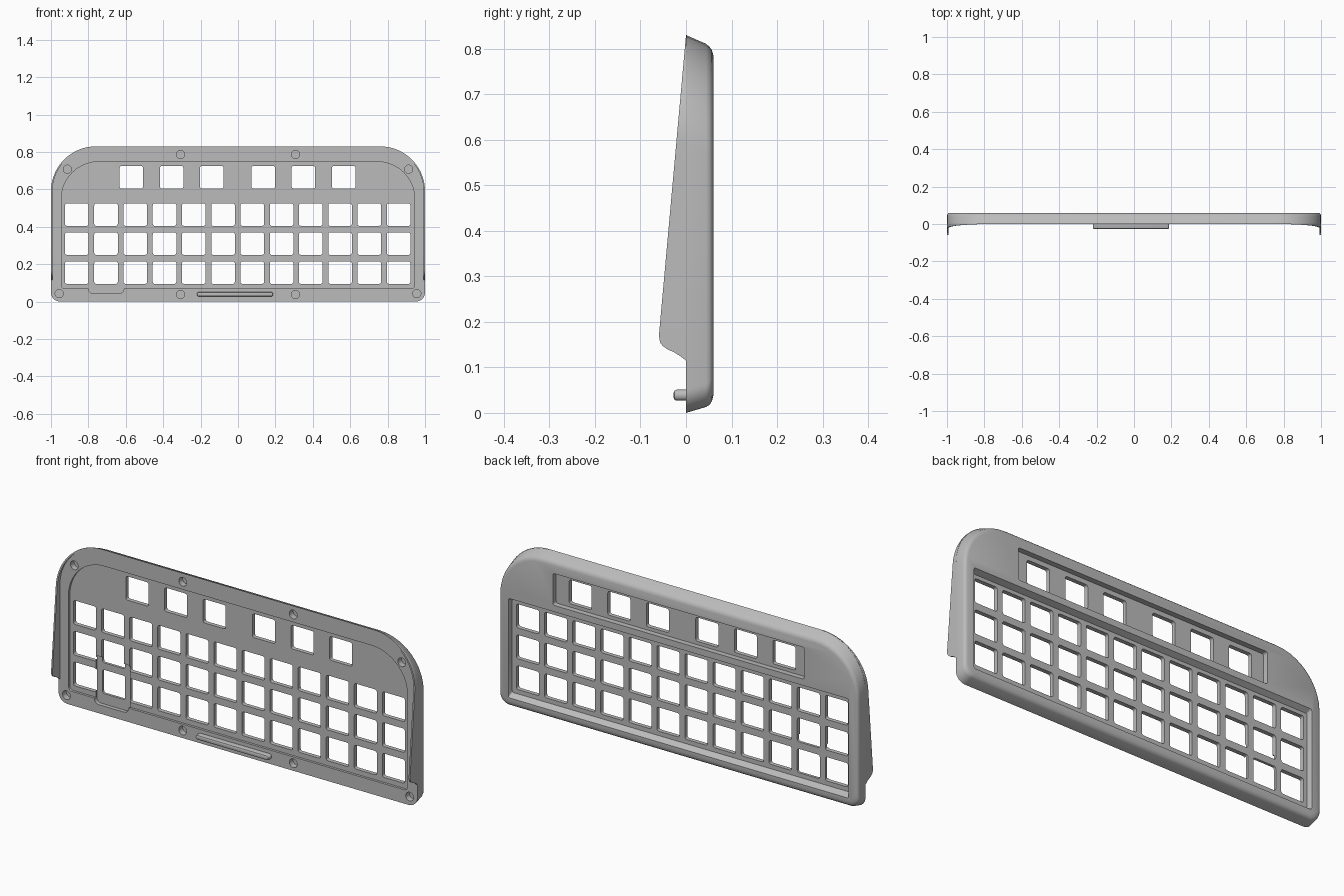
import bpy, bmesh, math

cube = bpy.data.objects.get("Cube")
if cube:
    bpy.data.objects.remove(cube, do_unlink=True)

grey = bpy.data.materials.new("warm grey plastic")
grey.use_nodes = True
grey.diffuse_color = (0.5, 0.5, 0.5, 1)
grey.node_tree.nodes["Principled BSDF"].inputs["Base Color"].default_value = (0.5, 0.5, 0.5, 1)


def outline(x0, x1, z0, z1, top_r, low_r, steps=10):
    """Rounded rectangle in the XZ plane, counter-clockwise from lower right."""
    pts = []
    corners = [(x1, z0, -1, 1, low_r), (x1, z1, -1, -1, top_r),
               (x0, z1, 1, -1, top_r), (x0, z0, 1, 1, low_r)]
    for i, (x, z, sx, sz, r) in enumerate(corners):
        for k in range(steps + 1):
            a = math.pi / 2 * (i - 1 + k / steps)
            pts.append((x + sx * r + r * math.cos(a), z + sz * r + r * math.sin(a)))
    return pts


def loft(bm, rings):
    """Closed solid through matching outlines given as (y, points)."""
    loops = [[bm.verts.new((x, y, z)) for x, z in pts] for y, pts in rings]
    n = len(loops[0])
    for a, b in zip(loops, loops[1:]):
        for i in range(n):
            j = (i + 1) % n
            bm.faces.new((a[i], a[j], b[j], b[i]))
    bm.faces.new(loops[0][::-1])
    bm.faces.new(loops[-1])


def finish(name, bm):
    bmesh.ops.recalc_face_normals(bm, faces=bm.faces)
    mesh = bpy.data.meshes.new(name)
    bm.to_mesh(mesh)
    bm.free()
    mesh.materials.append(grey)
    obj = bpy.data.objects.new(name, mesh)
    bpy.context.collection.objects.link(obj)
    return obj


def smooth(obj):
    bpy.ops.object.select_all(action='DESELECT')
    obj.select_set(True)
    bpy.context.view_layer.objects.active = obj
    bpy.ops.object.shade_smooth_by_angle(angle=math.radians(32))


def cut(obj, bm):
    """Subtract the solids in bm from obj, then drop the cutter."""
    cutter = finish("cutter", bm)
    cutter.hide_render = True
    mod = obj.modifiers.new("cut", 'BOOLEAN')
    mod.operation, mod.solver, mod.object = 'DIFFERENCE', 'EXACT', cutter
    bpy.context.view_layer.update()
    mesh = bpy.data.meshes.new_from_object(obj.evaluated_get(bpy.context.evaluated_depsgraph_get()))
    obj.modifiers.clear()
    obj.data = mesh
    bpy.data.objects.remove(cutter, do_unlink=True)


# Case plate: straight sides, sloped top and bottom, rounded back rim
bm = bmesh.new()
loft(bm, [(y, outline(-1 + s, 1 - s, lo, hi, 0.24 - s, 0.05)) for y, s, lo, hi in (
    (0, 0, 0, 0.83), (0.044, 0, 0.013, 0.811), (0.052, 0.002, 0.018, 0.804),
    (0.057, 0.007, 0.026, 0.797), (0.06, 0.015, 0.038, 0.786))])
plate = finish("case_plate", bm)

# Shallow front pocket and the two back recesses
bm = bmesh.new()
FRONT, BACK = 0.012, 0.033
pocket = outline(-0.945, 0.945, 0.07, 0.748, 0.2, 0.02)
loft(bm, [(-0.02, pocket), (FRONT, pocket)])
loft(bm, [(BACK, outline(-0.945, 0.945, 0.073, 0.543, 0.008, 0.008, 3)),
          (0.08, outline(-0.95, 0.95, 0.043, 0.565, 0.008, 0.008, 3))])
upper = outline(-0.7, 0.7, 0.588, 0.748, 0.01, 0.01, 3)
loft(bm, [(BACK, upper), (0.08, upper)])
cut(plate, bm)

# Step around one key opening, running over the lower rim
bm = bmesh.new()
step = outline(-0.8, -0.61, 0.043, 0.28, 0.012, 0.025, 4)
loft(bm, [(-0.02, step), (0.02, step)])
cut(plate, bm)

# Key openings: three rows of twelve and an upper row in two groups of three
keys = [(-0.862 + 0.1564 * c, z) for c in range(12) for z in (0.155, 0.31, 0.465)]
keys += [(g + 0.215 * c, 0.665) for g in (-0.57, 0.135) for c in range(3)]
bm = bmesh.new()
for x, z in keys:
    hole = outline(x - 0.063, x + 0.063, z - 0.06, z + 0.06, 0.01, 0.01, 3)
    loft(bm, [(-0.02, hole), (0.08, hole)])
cut(plate, bm)

# Screw holes in the front rim
bm = bmesh.new()
for side in (-1, 1):
    for x, z in ((0.308, 0.787), (0.912, 0.708), (0.956, 0.043), (0.308, 0.038)):
        ring = outline(side * x - 0.022, side * x + 0.022, z - 0.022, z + 0.022, 0.022, 0.022, 5)
        ring = ring[:5] + ring[6:11] + ring[12:17] + ring[18:23]
        loft(bm, [(-0.02, ring), (0.03, ring)])
cut(plate, bm)
smooth(plate)


# Side wings: thin walls on the rim that taper away round the top corners
def wing_path(offset):
    edge = outline(-1 + offset, 1 - offset, 0, 0.83 - offset, 0.24 - offset, 0.05, 20)
    low = [(1 - offset, z) for z in (0.115, 0.125, 0.133, 0.14, 0.147, 0.155, 0.17)]
    return low + edge[21:42]


foot = (0, -0.013, -0.026, -0.041, -0.051, -0.057, -0.0595)
for side, name in ((1, "left_wing"), (-1, "right_wing")):
    bm = bmesh.new()
    rows = []
    for i, ((xo, zo), (xi, zi)) in enumerate(zip(wing_path(0), wing_path(0.008))):
        front = foot[i] if i < len(foot) else -0.0595 * (0.83 - zo) / 0.66
        rows.append([bm.verts.new((side * x, y, z)) for x, y, z in (
            (xo, 0.002, zo), (xo, front, zo), (xi, front, zi), (xi, 0.002, zi))])
    for a, b in zip(rows, rows[1:]):
        for i in range(4):
            j = (i + 1) % 4
            bm.faces.new((a[i], a[j], b[j], b[i]))
    bm.faces.new(rows[0])
    bm.faces.new(rows[-1])
    smooth(finish(name, bm))

# Rounded latch bar on the lower front rim
bm = bmesh.new()
loft(bm, [(y, outline(-0.22 + s, 0.188 - s, 0.027 + s, 0.051 - s, 0.011 - s, 0.011 - s, 4))
          for y, s in ((-0.027, 0.006), (-0.025, 0.002), (-0.021, 0), (0.005, 0))])
smooth(finish("latch_bar", bm))
